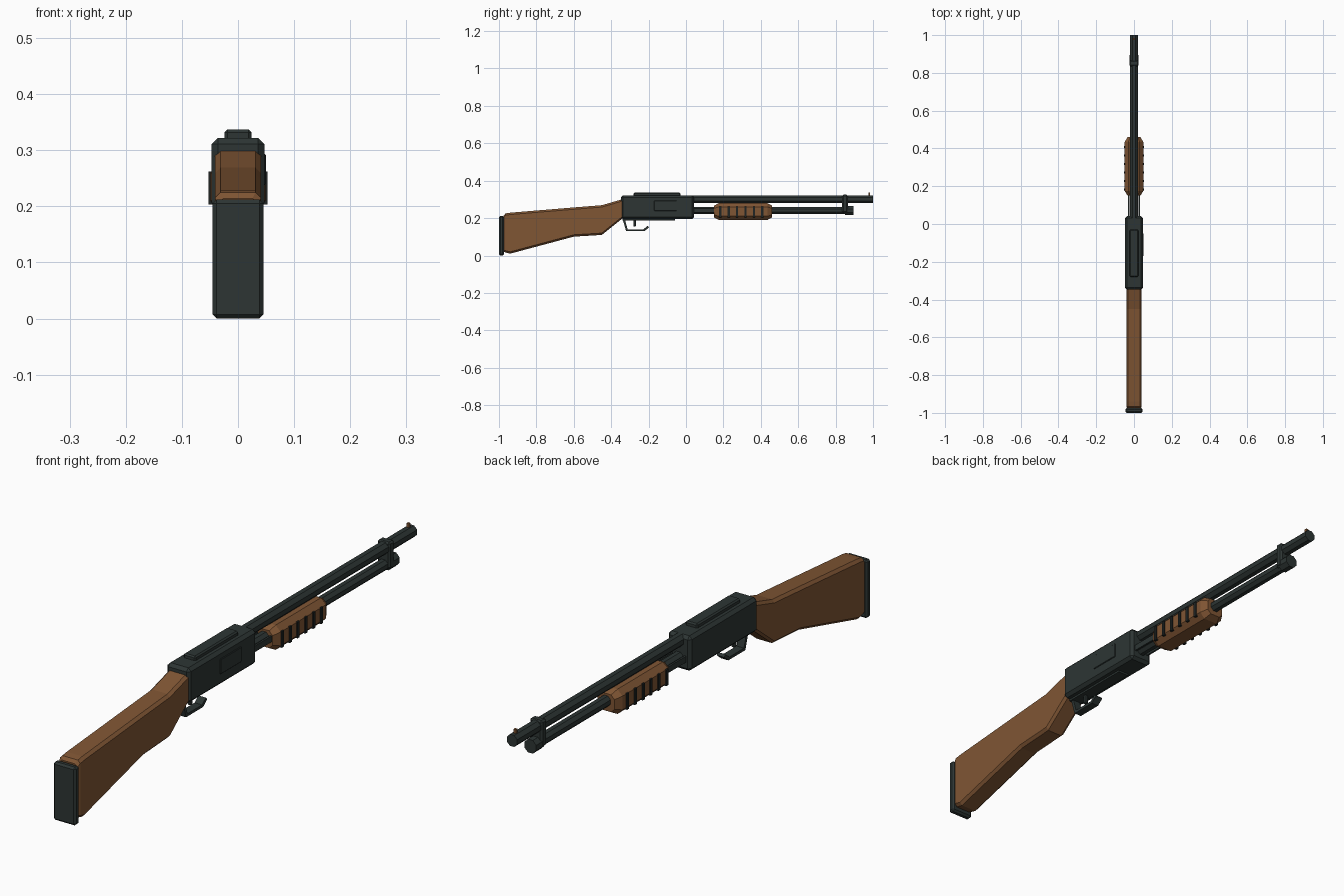
import bpy, bmesh, math
from mathutils import Matrix

if "Cube" in bpy.data.objects:
    bpy.data.objects.remove(bpy.data.objects["Cube"])


def material(name, rgb):
    m = bpy.data.materials.new(name)
    m.diffuse_color = (*rgb, 1)
    m.use_nodes = True
    m.node_tree.nodes["Principled BSDF"].inputs["Base Color"].default_value = m.diffuse_color
    return m


METAL = material("gunmetal", (0.026, 0.036, 0.034))
WOOD = material("walnut", (0.216, 0.092, 0.034))
GROOVE = material("dark_groove", (0.014, 0.018, 0.017))


def finish(name, bm, mat, bevel=0.0):
    bmesh.ops.recalc_face_normals(bm, faces=bm.faces)
    me = bpy.data.meshes.new(name)
    bm.to_mesh(me)
    bm.free()
    me.materials.append(mat)
    ob = bpy.data.objects.new(name, me)
    bpy.context.collection.objects.link(ob)
    if bevel:
        mod = ob.modifiers.new("bevel", 'BEVEL')
        mod.width = bevel
        mod.segments = 1
        mod.limit_method = 'ANGLE'
        mod.angle_limit = math.radians(50)
    return ob


def box(name, x, y, z, mat, bevel=0.0):
    """Box from (min, max) ranges on each axis."""
    bm = bmesh.new()
    size = [b - a for a, b in (x, y, z)]
    mid = [(a + b) / 2 for a, b in (x, y, z)]
    bmesh.ops.create_cube(bm, size=1, matrix=Matrix.Translation(mid) @ Matrix.Diagonal((*size, 1)))
    return finish(name, bm, mat, bevel)


def tube(name, y0, y1, z, r, mat, sides=8):
    """Faceted rod along y with a flat side up; r is the flat radius."""
    R = r / math.cos(math.pi / sides)
    ring = [(R * math.cos((i + .5) * 2 * math.pi / sides),
             z + R * math.sin((i + .5) * 2 * math.pi / sides)) for i in range(sides)]
    return loft(name, [(y0, ring), (y1, ring)], mat)


def loft(name, sections, mat):
    """Skin matching xz sections placed along y, capped at both ends."""
    bm = bmesh.new()
    rings = [[bm.verts.new((x, y, z)) for x, z in pts] for y, pts in sections]
    n = len(rings[0])
    for a, b in zip(rings, rings[1:]):
        for i in range(n):
            j = (i + 1) % n
            bm.faces.new((a[i], a[j], b[j], b[i]))
    bm.faces.new(rings[0])
    bm.faces.new(rings[-1])
    return finish(name, bm, mat)


def octagon(w, z0, z1, c):
    """Rectangle section with its corners cut by c."""
    half = [(w - c, z0), (w, z0 + c), (w, z1 - c), (w - c, z1)]
    return half + [(-x, z) for x, z in reversed(half)]


# Shoulder stock: chamfered sections following the side outline
stock = [(-0.975, 0.020, 0.214, 0.036), (-0.965, 0.016, 0.225, 0.041), (-0.94, 0.010, 0.229, 0.041),
         (-0.60, 0.101, 0.257, 0.041), (-0.45, 0.110, 0.269, 0.041), (-0.34, 0.198, 0.301, 0.041)]
loft("stock", [(y, octagon(w, z0, z1, 0.010)) for y, z0, z1, w in stock], WOOD)
box("butt_plate", (-.045, .045), (-1, -.974), (0, .212), METAL, .007)

# Receiver with top rail, side port and floor plate
box("receiver", (-.047, .047), (-.348, .043), (.195, .322), METAL, .011)
box("top_rail", (-.024, .024), (-.28, -.03), (.315, .337), METAL, .005)
box("ejection_port", (.043, .050), (-.17, -.05), (.238, .293), METAL, .002)
box("floor_plate", (-.022, .022), (-.34, -.06), (.188, .2), METAL)

# Barrel, magazine tube, end cap and clamp
tube("barrel", .03, 1.0, .301, .021, METAL)
tube("magazine_tube", .03, .87, .240, .019, METAL)
tube("magazine_cap", .85, .895, .240, .024, METAL)
box("barrel_clamp", (-.025, .025), (.835, .865), (.228, .325), METAL, .006)
box("front_sight", (-.005, .005), (.975, .985), (.318, .336), WOOD)

# Pump grip with ribs, and the bars linking it to the receiver
grip = [(.15, .7), (.175, 1), (.435, 1), (.46, .7)]
loft("pump_grip", [(y, [(x * s, .235 + (z - .235) * s)
                        for x, z in octagon(.049, .190, .280, .020)]) for y, s in grip], WOOD)
for s in (-1, 1):
    xs = sorted((s * .024, s * .031))
    box("action_bar", xs, (.03, .17), (.229, .251), METAL)
    for i in range(6):
        y = .183 + i * .045
        box("grip_rib", sorted((s * .044, s * .053)), (y - .006, y + .006), (.203, .262), GROOVE)

# Trigger guard: a bent strip given width
path = [(-.340, .198), (-.320, .130), (-.222, .130), (-.198, .150)]
inner = [(-.328, .198), (-.312, .140), (-.228, .140), (-.206, .158)]
outline = path + inner[::-1]
bm = bmesh.new()
sides = [[bm.verts.new((x, y, z)) for y, z in outline] for x in (-.015, .015)]
n = len(outline)
for i in range(n):
    j = (i + 1) % n
    bm.faces.new((sides[0][i], sides[0][j], sides[1][j], sides[1][i]))
for v in sides:
    for i in range(3):
        bm.faces.new((v[i], v[i + 1], v[n - 2 - i], v[n - 1 - i]))
finish("trigger_guard", bm, METAL)

# Trigger
box("trigger", (-.007, .007), (-.282, -.268), (.155, .195), METAL, .003)
